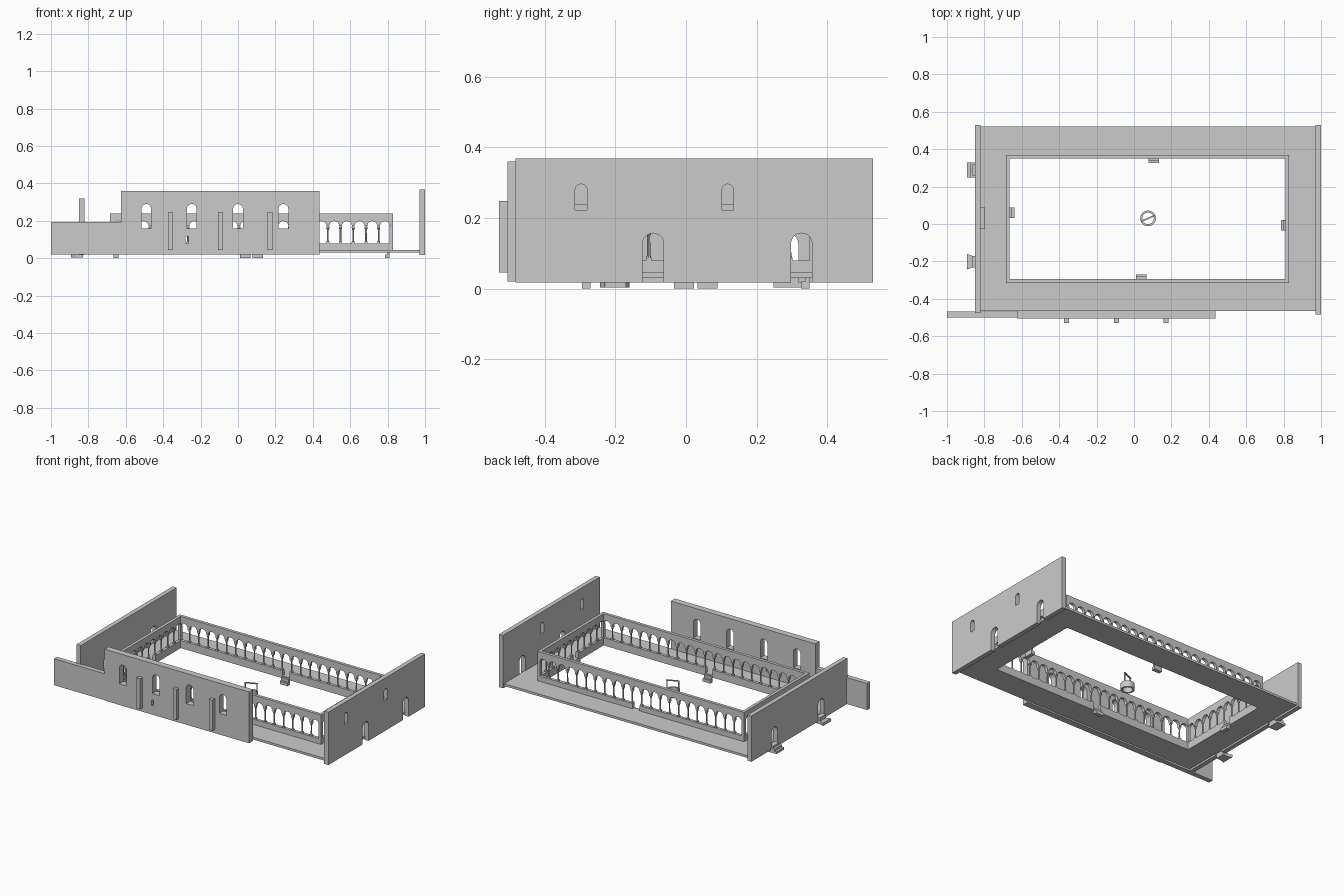
import bpy, bmesh
from math import pi, cos, sin
from mathutils import Matrix, Vector

if "Cube" in bpy.data.objects:
    bpy.data.objects.remove(bpy.data.objects["Cube"])


def finish(bm, name):
    bmesh.ops.recalc_face_normals(bm, faces=bm.faces)
    me = bpy.data.meshes.new(name)
    bm.to_mesh(me)
    bm.free()
    ob = bpy.data.objects.new(name, me)
    bpy.context.collection.objects.link(ob)
    return ob


def add_box(bm, x0, x1, y0, y1, z0, z1):
    m = Matrix.Translation(((x0 + x1) / 2, (y0 + y1) / 2, (z0 + z1) / 2))
    bmesh.ops.create_cube(bm, size=1, matrix=m @ Matrix.Diagonal((x1 - x0, y1 - y0, z1 - z0, 1)))


def boxes(name, *dims):
    bm = bmesh.new()
    for d in dims:
        add_box(bm, *d)
    return finish(bm, name)


def arc(c, spring, r, n=10):
    """Half circle from left to right."""
    return [(c - r * cos(pi * i / n), spring + r * sin(pi * i / n)) for i in range(n + 1)]


def opening(c, w, z0, z1):
    return [(c - w / 2, z0)] + arc(c, z1 - w / 2, w / 2) + [(c + w / 2, z0)]


def panel(name, axis, loops, d0, d1):
    """Flat outline with holes in (u, z), extruded across the wall from d0 to d1."""
    def place(u, z, d):
        return Vector((u, d, z)) if axis == 'x' else Vector((d, u, z))
    bm = bmesh.new()
    for loop in loops:
        vs = [bm.verts.new(place(u, z, d0)) for u, z in loop]
        for a, b in zip(vs, vs[1:] + vs[:1]):
            bm.edges.new((a, b))
    bmesh.ops.triangle_fill(bm, use_beauty=True, edges=bm.edges[:])
    ext = bmesh.ops.extrude_face_region(bm, geom=bm.faces[:])
    moved = [g for g in ext['geom'] if isinstance(g, bmesh.types.BMVert)]
    bmesh.ops.translate(bm, verts=moved, vec=place(0, 0, d1 - d0))
    return finish(bm, name)


def end_wall_outline(y0, y1, top, doors):
    """Wall outline with doorways cut up from the bottom edge."""
    pts = [(y0, 0.018)]
    for c in doors:
        pts += opening(c, 0.06, 0.018, 0.157)
    return pts + [(y1, 0.018), (y1, top), (y0, top)]


# walkway around the courtyard
X0, X1, Y0, Y1 = -0.675, 0.82, -0.305, 0.36      # arcade centre lines
T = 0.01                                         # half thickness of arcade
boxes("walkway_floor",
      (-0.825, 0.975, -0.465, Y0 + T, 0.03, 0.045),
      (-0.825, 0.975, Y1 - T, 0.52, 0.03, 0.045),
      (-0.825, X0 + T, Y0 + T, Y1 - T, 0.03, 0.045),
      (X1 - T, 0.975, Y0 + T, Y1 - T, 0.03, 0.045))

# end walls
panel("right_wall", 'y',
      [end_wall_outline(-0.483, 0.53, 0.368, (-0.093, 0.327)),
       opening(-0.297, 0.034, 0.222, 0.296), opening(0.118, 0.032, 0.222, 0.296)], 0.97, 1.0)
panel("left_wall", 'y',
      [end_wall_outline(-0.475, 0.53, 0.32, (-0.2, 0.288))], -0.85, -0.82)

# front wall with windows, slot, low extension and buttresses
panel("front_wall", 'x',
      [[(-0.625, 0.02), (0.435, 0.02), (0.435, 0.36), (-0.625, 0.36)]]
      + [opening(c, 0.052, 0.16, 0.29) for c in (-0.49, -0.247, 0, 0.243)]
      + [opening(-0.272, 0.016, 0.08, 0.118)], -0.505, -0.462)
boxes("low_front_wall", (-1.0, -0.625, -0.5, -0.468, 0.02, 0.195))
boxes("buttresses", *[(c - 0.013, c + 0.013, -0.53, -0.505, 0.045, 0.248)
                      for c in (-0.36, -0.094, 0.171)])


def add_cone(bm, x, y, z0, z1, r0, r1):
    bmesh.ops.create_cone(bm, cap_ends=True, segments=8, radius1=r0, radius2=r1, depth=z1 - z0,
                          matrix=Matrix.Translation((x, y, (z0 + z1) / 2)))


def add_column(bm, x, y):
    add_box(bm, x - .008, x + .008, y - .008, y + .008, 0.08, 0.087)
    add_cone(bm, x, y, 0.087, 0.095, 0.0075, 0.0045)
    add_cone(bm, x, y, 0.095, 0.148, 0.0045, 0.0042)
    add_cone(bm, x, y, 0.148, 0.163, 0.0042, 0.0085)
    add_box(bm, x - .008, x + .008, y - .008, y + .008, 0.163, 0.170)


def arcade(side, axis, a, b, d, bays, gate, inward):
    """Arches, columns, parapet and garden steps; the gate bay is left open."""
    p = (b - a) / bays
    r = p / 2 - 0.0065
    end = T if axis == 'x' else -T
    pts = [(a - end, 0.17)]
    for i in range(bays):
        pts += arc(a + (i + 0.5) * p, 0.171, r, 8)
    pts += [(b + end, 0.17), (b + end, 0.24), (a - end, 0.24)]
    panel(side + "_arches", axis, [pts], d - T, d + T)

    def span(u0, u1, d0, d1, z0, z1):
        d0, d1 = sorted((d0, d1))
        return (u0, u1, d0, d1, z0, z1) if axis == 'x' else (d0, d1, u0, u1, z0, z1)
    g = a + gate * p
    boxes(side + "_parapet",
          span(a - end, g + 0.008, d - T, d + T, 0.045, 0.08),
          span(g + p - 0.008, b + end, d - T, d + T, 0.045, 0.08))
    bm = bmesh.new()
    for i in range(1, bays):
        u = a + i * p
        add_column(bm, *((u, d) if axis == 'x' else (d, u)))
    finish(bm, side + "_columns")
    c, e = g + p / 2, d + inward * T
    boxes(side + "_steps",
          span(c - 0.028, c + 0.028, e, e + inward * 0.025, 0, 0.02),
          span(c - 0.028, c + 0.028, e, e + inward * 0.013, 0.02, 0.04))


arcade("front", 'x', X0, X1, Y0, 22, 10, 1)
arcade("back", 'x', X0, X1, Y1, 22, 11, -1)
arcade("left", 'y', Y0, Y1, X0, 10, 5, 1)
arcade("right", 'y', Y0, Y1, X1, 10, 4, -1)
boxes("corner_piers", *[(x - T, x + T, y - T, y + T, 0.08, 0.17)
                        for x in (X0, X1) for y in (Y0, Y1)])

# outside steps at the left doors, one straight and one flared
boxes("straight_door_steps",
      (-0.893, -0.83, 0.248, 0.328, 0.003, 0.018),
      (-0.878, -0.83, 0.248, 0.328, 0.018, 0.031),
      (-0.863, -0.83, 0.258, 0.318, 0.031, 0.045))
bm = bmesh.new()
flare = [(-0.893, -0.243), (-0.865, -0.232), (-0.83, -0.23),
         (-0.83, -0.17), (-0.865, -0.17), (-0.893, -0.16)]
for z0, z1, cut in ((0.003, 0.022, 0), (0.022, 0.045, 0.03)):
    f = bm.faces.new([bm.verts.new((max(x, -0.893 + cut), y, z0)) for x, y in
                      (flare if not cut else flare[1:5])])
    ext = bmesh.ops.extrude_face_region(bm, geom=[f])
    bmesh.ops.translate(bm, vec=(0, 0, z1 - z0),
                        verts=[g for g in ext['geom'] if isinstance(g, bmesh.types.BMVert)])
finish(bm, "flared_door_steps")

# bench against the inside of the left wall
boxes("wall_bench", (-0.82, -0.797, -0.027, 0.088, 0.045, 0.075))

# well: ring and a turned frame with a beam
WX, WY = 0.075, 0.03
bm = bmesh.new()
N = 24
rows = []
for r, z in ((0.031, 0.02), (0.042, 0.02), (0.042, 0.06), (0.031, 0.06)):
    rows.append([bm.verts.new((WX + r * cos(2 * pi * i / N), WY + r * sin(2 * pi * i / N), z))
                 for i in range(N)])
for k in range(4):
    for i in range(N):
        j = (i + 1) % N
        bm.faces.new((rows[k][i], rows[k][j], rows[(k + 1) % 4][j], rows[(k + 1) % 4][i]))
finish(bm, "well_ring")
frame = boxes("well_frame",
              (-0.039, -0.033, -0.003, 0.003, 0.06, 0.115),
              (0.033, 0.039, -0.003, 0.003, 0.06, 0.115),
              (-0.041, 0.041, -0.004, 0.004, 0.115, 0.121))
frame.data.transform(Matrix.Translation((WX, WY, 0)) @ Matrix.Rotation(0.4, 4, 'Z'))
